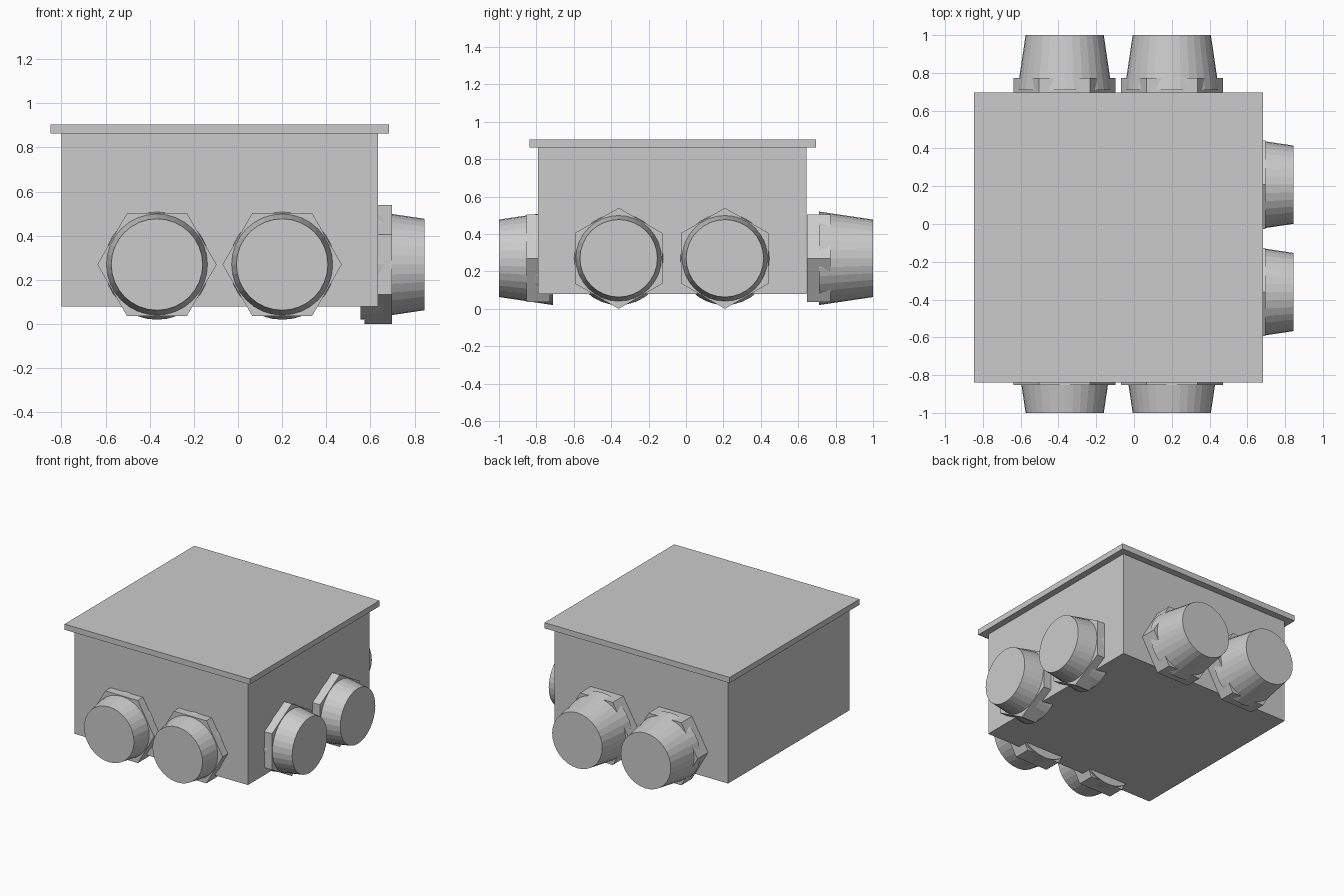
import bpy, bmesh
from math import pi
from mathutils import Matrix, Vector

if "Cube" in bpy.data.objects:
    bpy.data.objects.remove(bpy.data.objects["Cube"])

Z = 0.27  # height of the cable gland axes


def add_object(name, bm):
    mesh = bpy.data.meshes.new(name)
    bm.to_mesh(mesh)
    bm.free()
    obj = bpy.data.objects.new(name, mesh)
    bpy.context.collection.objects.link(obj)
    return obj


def box(name, lo, hi):
    lo, hi = Vector(lo), Vector(hi)
    bm = bmesh.new()
    bmesh.ops.create_cube(bm, size=1)
    bmesh.ops.scale(bm, vec=hi - lo, verts=bm.verts)
    bmesh.ops.translate(bm, vec=(lo + hi) / 2, verts=bm.verts)
    return add_object(name, bm)


def cone(name, sides, r1, r2, start, end, base, angle):
    """Capped frustum along local +x, then turned about z and moved to base."""
    bm = bmesh.new()
    bmesh.ops.create_cone(bm, cap_ends=True, segments=sides,
                          radius1=r1, radius2=r2, depth=end - start)
    bmesh.ops.translate(bm, vec=(0, 0, (start + end) / 2), verts=bm.verts)
    # hexagon corner choice: corners up on the right side, sideways elsewhere
    spin = 0 if angle == 0 else pi / 2
    bmesh.ops.rotate(bm, matrix=Matrix.Rotation(spin + pi / 2, 3, 'Z'), verts=bm.verts)
    bmesh.ops.rotate(bm, matrix=Matrix.Rotation(pi / 2, 3, 'Y'), verts=bm.verts)
    # create_cone puts its first corner on an axis; align it with local z
    if angle == 0:
        zs = max(v.co.z for v in bm.verts)
        ys = max(v.co.y for v in bm.verts)
        flip = ys > zs + 1e-4
    else:
        zs = max(v.co.z for v in bm.verts)
        ys = max(v.co.y for v in bm.verts)
        flip = zs > ys + 1e-4
    if flip:
        bmesh.ops.rotate(bm, matrix=Matrix.Rotation(pi / 2, 3, 'X'), verts=bm.verts)
    bmesh.ops.rotate(bm, matrix=Matrix.Rotation(angle, 3, 'Z'), verts=bm.verts)
    bmesh.ops.translate(bm, vec=base, verts=bm.verts)
    return add_object(name, bm)


def gland(name, base, angle, nut_start):
    # tapered cap and the hexagonal nut around it
    cone(name + "_cap", 32, 0.25, 0.207, 0, 0.29, base, angle)
    cone(name + "_nut", 6, 0.27, 0.27, nut_start, nut_start + 0.125, base, angle)


# enclosure and overhanging lid
box("box_body", (-0.80, -0.79, 0.08), (0.635, 0.645, 0.865))
box("lid", (-0.848, -0.838, 0.863), (0.684, 0.695, 0.905))

# two cable glands on the front, back and right walls
for i, x in enumerate((-0.367, 0.20), 1):
    gland(f"front_gland_{i}", (x, -0.71, Z), -pi / 2, 0.017)
    gland(f"back_gland_{i}", (x, 0.71, Z), pi / 2, -0.062)
for i, y in enumerate((-0.36, 0.208), 1):
    gland(f"right_gland_{i}", (0.555, y, Z), 0, 0.017)
